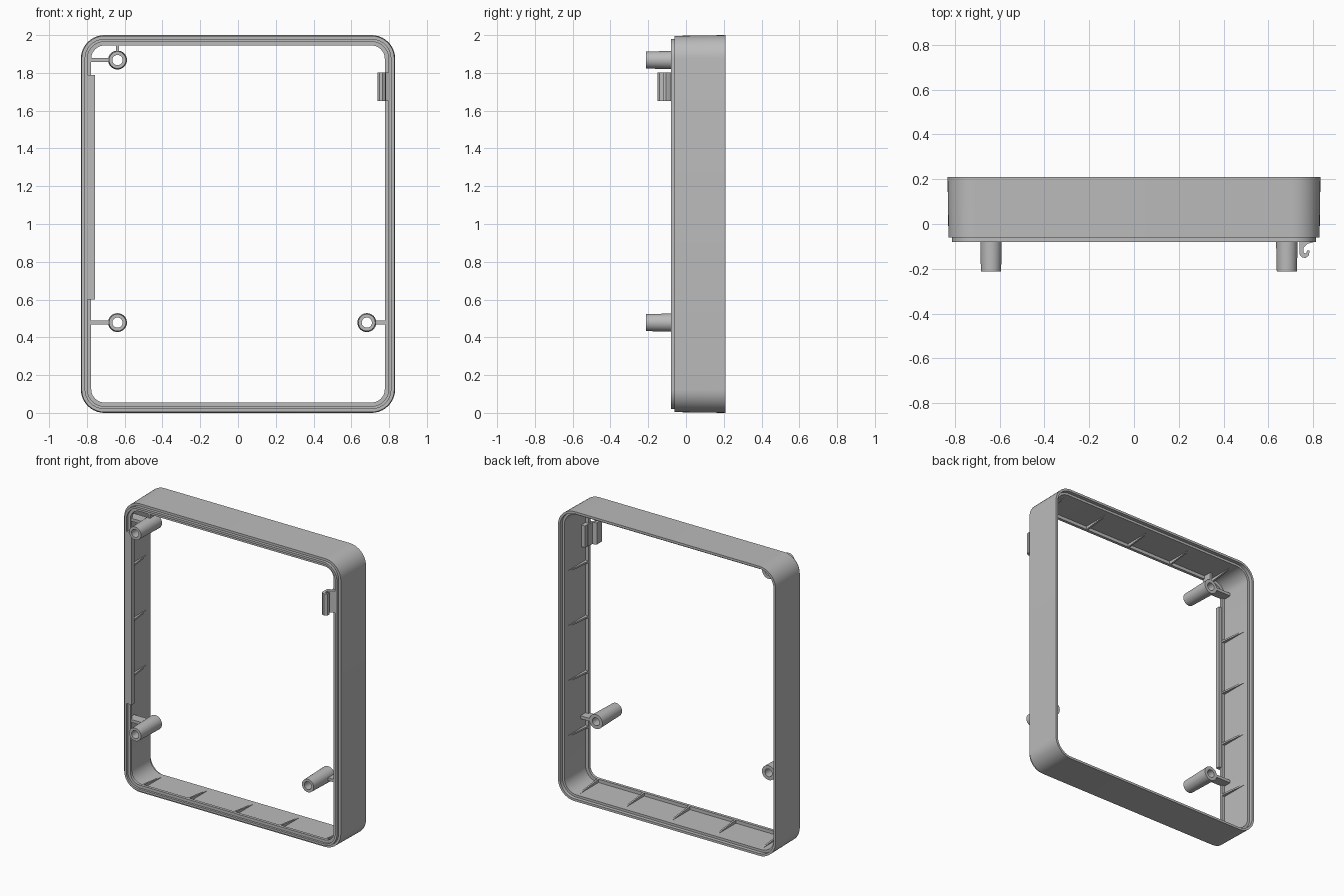
import bpy, bmesh, math
from mathutils import Matrix, Vector

if "Cube" in bpy.data.objects:
    bpy.data.objects.remove(bpy.data.objects["Cube"], do_unlink=True)

grey = bpy.data.materials.new("plain grey plastic")
grey.use_nodes = True
colour = (0.5, 0.5, 0.5, 1)
grey.diffuse_color = colour
grey.node_tree.nodes["Principled BSDF"].inputs["Base Color"].default_value = colour

HALF_W, HALF_H, RADIUS = 0.832, 1.0, 0.125


def finish(bm, name):
    bmesh.ops.recalc_face_normals(bm, faces=bm.faces[:])
    mesh = bpy.data.meshes.new(name)
    bm.to_mesh(mesh)
    bm.free()
    mesh.materials.append(grey)
    for p in mesh.polygons:
        p.use_smooth = True
    mesh.set_sharp_from_angle(angle=math.radians(30))
    obj = bpy.data.objects.new(name, mesh)
    bpy.context.collection.objects.link(obj)
    return obj


def box(name, x, y, z):
    bm = bmesh.new()
    size = [b - a for a, b in (x, y, z)]
    mid = [(a + b) / 2 for a, b in (x, y, z)]
    bmesh.ops.create_cube(bm, size=1, matrix=Matrix.Translation(mid) @ Matrix.Diagonal((*size, 1)))
    return finish(bm, name)


def prism(name, points, shift):
    """Extrude a flat outline along the shift vector."""
    bm = bmesh.new()
    face = bm.faces.new([bm.verts.new(p) for p in points])
    new = bmesh.ops.extrude_face_region(bm, geom=[face])["geom"]
    bmesh.ops.translate(bm, vec=shift, verts=[v for v in new if isinstance(v, bmesh.types.BMVert)])
    return finish(bm, name)


def bridge_rings(bm, rings, closed):
    count = len(rings[0])
    pairs = zip(rings, rings[1:] + rings[:1]) if closed else zip(rings, rings[1:])
    for a, b in pairs:
        for i in range(count):
            j = (i + 1) % count
            bm.faces.new((a[i], a[j], b[j], b[i]))


def rounded_ring(bm, inset, y, steps=10):
    r = RADIUS - inset
    ring = []
    for corner, (sx, sz) in enumerate(((1, 1), (-1, 1), (-1, -1), (1, -1))):
        for k in range(steps + 1):
            a = (corner + k / steps) * math.pi / 2
            ring.append(bm.verts.new((sx * (HALF_W - RADIUS) + r * math.cos(a), y,
                                      HALF_H + sz * (HALF_H - RADIUS) + r * math.sin(a))))
    return ring


# Frame: stepped wall section swept round a rounded rectangle
section = [(0, 0.21), (0.004, -0.06), (0.02, -0.06), (0.02, -0.08), (0.035, -0.08),
           (0.035, -0.065), (0.055, -0.065), (0.055, -0.045), (0.032, -0.045),
           (0.032, 0.185), (0.016, 0.185), (0.016, 0.21)]
bm = bmesh.new()
bridge_rings(bm, [rounded_ring(bm, i, y) for i, y in section], True)
finish(bm, "frame_wall")

# Tapered stiffening ribs inside the four walls
T = 0.012
for side in (-1, 1):
    wall, tip = HALF_W - 0.03, HALF_W - 0.055
    for n in range(4):
        z = 0.39 + 0.38 * n
        prism("side_rib", [(side * wall, -0.046, z), (side * tip, -0.046, z), (side * wall, 0.17, z)], (0, 0, T))
    for n in range(-2, 3):
        x = 0.35 * n
        z0, z1 = HALF_H + side * (HALF_H - 0.03), HALF_H + side * (HALF_H - 0.055)
        prism("end_rib", [(x, -0.046, z0), (x, -0.046, z1), (x, 0.17, z0)], (T, 0, 0))


# Hollow screw posts with webs to the wall
def post(name, x, z):
    bm = bmesh.new()
    rings = []
    for r, y in ((0.05, 0.01), (0.045, -0.212), (0.027, -0.212), (0.027, 0.01)):
        rings.append([bm.verts.new((x + r * math.cos(a), y, z + r * math.sin(a)))
                      for a in (k * math.tau / 32 for k in range(32))])
    bridge_rings(bm, rings, True)
    finish(bm, name)
    s = math.copysign(1, x)
    box(name + "_web", sorted((x + s * 0.042, s * 0.81)), (-0.06, 0.01), (z - 0.01, z + 0.01))


post("upper_right_post", -0.638, 1.868)
post("lower_right_post", -0.638, 0.478)
post("lower_left_post", 0.682, 0.478)
box("upper_post_top_web", (-0.646, -0.63), (-0.06, 0.01), (1.91, 1.975))

# Long locating strip on the right wall
box("locating_strip", (-0.806, -0.757), (-0.08, -0.05), (0.6, 1.79))

# Snap hook on the left wall
hook = [(0.805, -0.03), (0.805, -0.08), (0.775, -0.088), (0.757, -0.105), (0.757, -0.128),
        (0.768, -0.132), (0.772, -0.118), (0.783, -0.118), (0.781, -0.14), (0.765, -0.152),
        (0.748, -0.148), (0.738, -0.135), (0.738, -0.08), (0.765, -0.07), (0.77, -0.03)]
prism("snap_hook", [(x, y, 1.652) for x, y in hook], (0, 0, 0.15))
box("hook_pad", (0.772, 0.805), (-0.05, 0.0), (1.652, 1.802))
